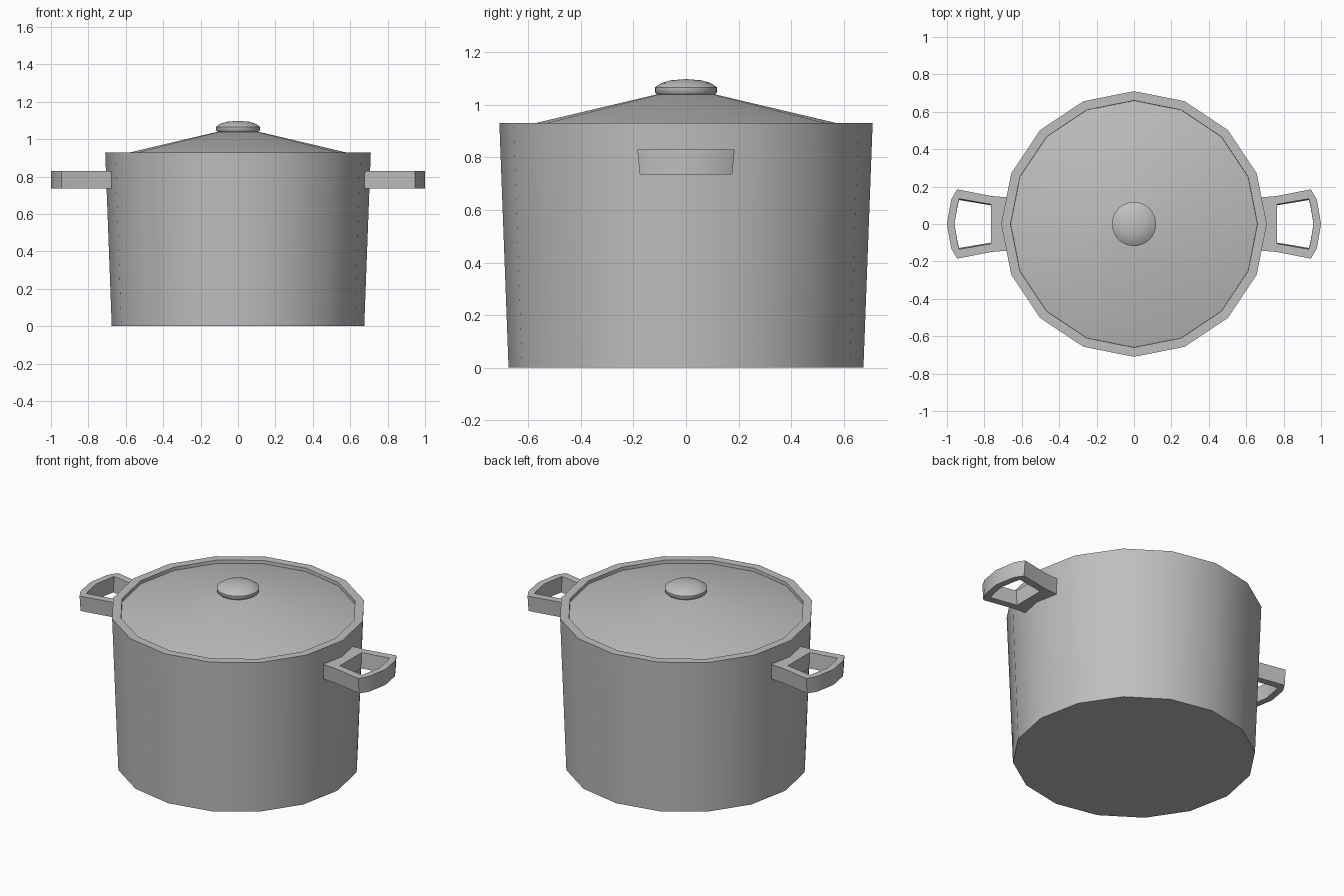
import bpy, bmesh, math

cube = bpy.data.objects.get("Cube")
if cube:
    bpy.data.objects.remove(cube, do_unlink=True)

# One brushed metal grey for everything
GREY = (0.52, 0.52, 0.52, 1)
metal = bpy.data.materials.new("metal_grey")
metal.use_nodes = True
metal.diffuse_color = GREY
metal.node_tree.nodes["Principled BSDF"].inputs["Base Color"].default_value = GREY


def finish(name, bm, angle):
    bmesh.ops.recalc_face_normals(bm, faces=bm.faces)
    mesh = bpy.data.meshes.new(name)
    bm.to_mesh(mesh)
    bm.free()
    mesh.materials.append(metal)
    obj = bpy.data.objects.new(name, mesh)
    bpy.context.collection.objects.link(obj)
    bpy.ops.object.select_all(action='DESELECT')
    obj.select_set(True)
    bpy.context.view_layer.objects.active = obj
    bpy.ops.object.shade_smooth_by_angle(angle=math.radians(angle))
    return obj


def lathe(name, profile, sides, angle=35):
    """Spin a list of (radius, z) points around the vertical axis."""
    bm = bmesh.new()
    verts = [bm.verts.new((r, 0, z)) for r, z in profile]
    edges = [bm.edges.new(pair) for pair in zip(verts, verts[1:])]
    bmesh.ops.spin(bm, geom=verts + edges, cent=(0, 0, 0), axis=(0, 0, 1),
                   angle=math.tau, steps=sides)
    bmesh.ops.remove_doubles(bm, verts=bm.verts, dist=0.0005)
    return finish(name, bm, angle)


# Tapered pot with a thick wall, open inside
lathe("pot", [(0, 0), (0.675, 0), (0.71, 0.93), (0.66, 0.93),
              (0.625, 0.03), (0, 0.03)], 16)

# Shallow cone lid sunk just inside the rim
lathe("lid", [(0, 1.03), (0.1, 1.042), (0.659, 0.91), (0.64, 0.895), (0, 1.01)], 16)

# Domed knob
lathe("lid_knob", [(0, 1.03), (0.105, 1.035), (0.118, 1.048), (0.118, 1.066),
                   (0.095, 1.082), (0.06, 1.093), (0, 1.098)], 32, 45)


def handle(name, side):
    """Flared loop handle with a neck that runs into the pot wall."""
    outer = [(0.765, 0.15), (0.945, 0.185), (0.978, 0.13), (1.0, 0)]
    hole = [(0.765, 0.105), (0.935, 0.135), (0.945, 0.09), (0.96, 0)]
    bm = bmesh.new()

    def loop(half):
        full = half + [(x, -y) for x, y in reversed(half[:-1])]
        return [bm.verts.new((side * x, y, 0.83)) for x, y in full]

    a, b = loop(outer), loop(hole)
    faces = [bm.faces.new((a[i], a[i + 1], b[i + 1], b[i])) for i in range(len(a) - 1)]
    root = [bm.verts.new((side * 0.655, y, 0.83)) for y in (-0.14, 0.14)]
    faces.append(bm.faces.new((a[0], b[0], b[-1], a[-1], root[0], root[1])))
    low = bmesh.ops.extrude_face_region(bm, geom=faces, use_keep_orig=True)["geom"]
    for v in low:
        if isinstance(v, bmesh.types.BMVert):
            v.co.z = 0.735
            v.co.y *= 0.95
    finish(name, bm, 30)


handle("left_handle", 1)
handle("right_handle", -1)
